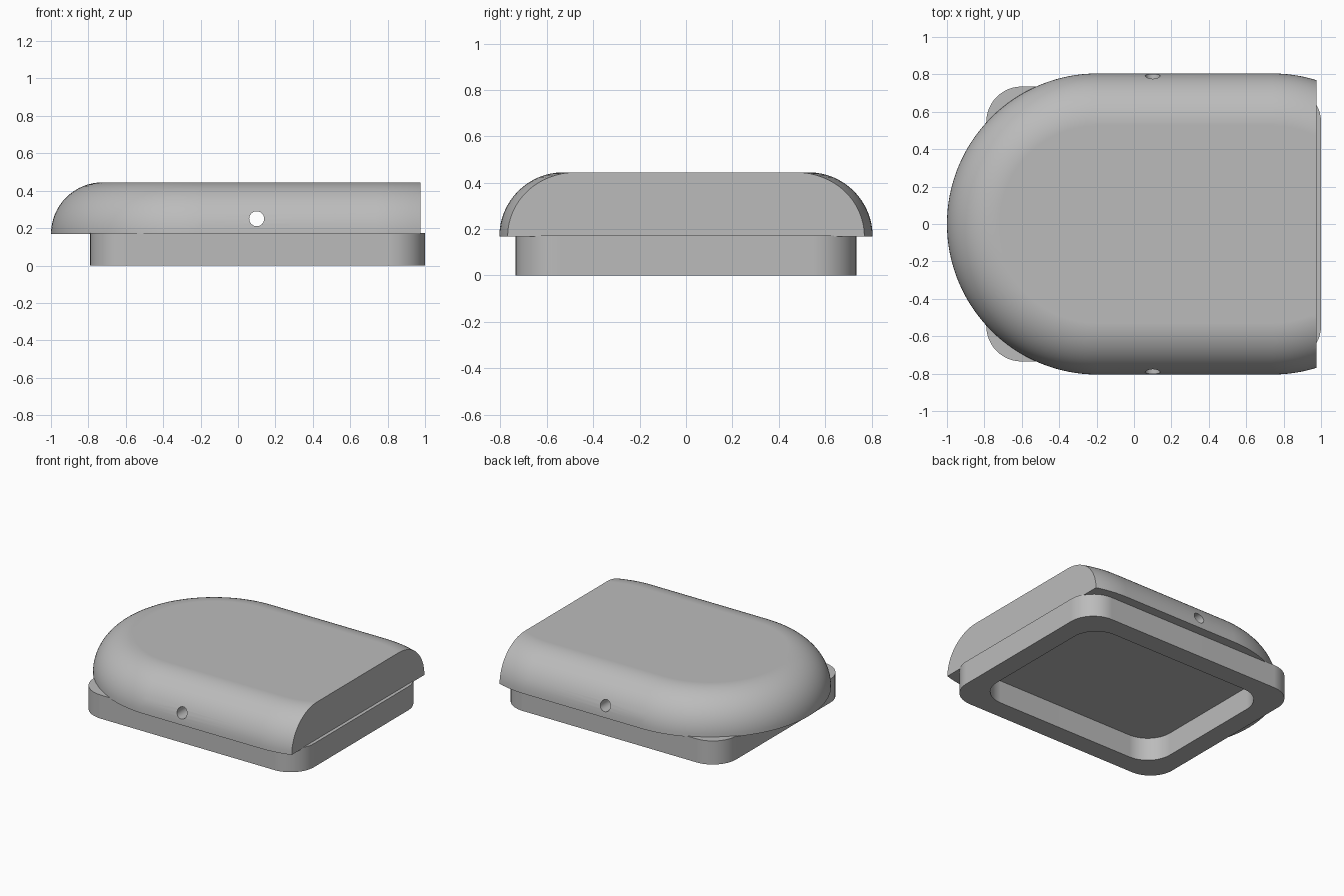
import bpy, bmesh, math
from mathutils import Matrix, Vector

cube = bpy.data.objects.get("Cube")
if cube:
    bpy.data.objects.remove(cube, do_unlink=True)

grey = bpy.data.materials.new("plain grey")
grey.use_nodes = True
grey.diffuse_color = (0.5, 0.5, 0.5, 1)
grey.node_tree.nodes["Principled BSDF"].inputs["Base Color"].default_value = (0.5, 0.5, 0.5, 1)


def make_object(name, bm):
    bmesh.ops.recalc_face_normals(bm, faces=bm.faces)
    mesh = bpy.data.meshes.new(name)
    bm.to_mesh(mesh)
    bm.free()
    mesh.materials.append(grey)
    obj = bpy.data.objects.new(name, mesh)
    bpy.context.collection.objects.link(obj)
    return obj


def rounded_outline(x0, x1, half_y, radius, steps):
    """Rounded rectangle, counterclockwise; a slot when radius equals half_y."""
    points = []
    corners = [(x1, 1, 1), (x0, -1, 1), (x0, -1, -1), (x1, 1, -1)]
    for i, (x, sx, sy) in enumerate(corners):
        for k in range(steps + 1):
            a = math.pi / 2 * (i + k / steps)
            points.append((x - sx * radius + radius * math.cos(a),
                           sy * (half_y - radius) + radius * math.sin(a)))
    return points


def loft(rings):
    """Closed solid through a stack of (outline, height) rings."""
    bm = bmesh.new()
    loops = [[bm.verts.new((x, y, z)) for x, y in pts] for pts, z in rings]
    for low, high in zip(loops, loops[1:]):
        for i in range(len(low)):
            j = (i + 1) % len(low)
            bm.faces.new((low[i], low[j], high[j], high[i]))
    bm.faces.new(loops[0][::-1])
    bm.faces.new(loops[-1])
    bmesh.ops.remove_doubles(bm, verts=bm.verts, dist=1e-5)
    return bm


def cut(obj, cutter):
    mod = obj.modifiers.new("cut", "BOOLEAN")
    mod.operation = "DIFFERENCE"
    mod.solver = "EXACT"
    mod.object = cutter
    bpy.context.view_layer.objects.active = obj
    bpy.ops.object.modifier_apply(modifier=mod.name)
    bpy.data.objects.remove(cutter, do_unlink=True)


def smooth(obj):
    bpy.ops.object.select_all(action="DESELECT")
    obj.select_set(True)
    bpy.context.view_layer.objects.active = obj
    bpy.ops.object.shade_smooth_by_angle(angle=math.radians(30))
    mod = obj.modifiers.new("clean shading", "WEIGHTED_NORMAL")
    mod.keep_sharp = True


# Domed cover: slot outline with a quarter-round edge, cut flat at one end
BOTTOM, FILLET, HALF, STEPS = 0.168, 0.277, 0.805, 16
rings = []
for k in range(STEPS + 1):
    t = math.pi / 2 * k / STEPS
    inset = FILLET * (1 - math.cos(t))
    r = HALF - inset
    rings.append((rounded_outline(-1 + inset, 1.543 - inset, r, r, 32),
                  BOTTOM + FILLET * math.sin(t)))
bm = loft(rings)
res = bmesh.ops.bisect_plane(bm, geom=bm.verts[:] + bm.edges[:] + bm.faces[:],
                             plane_co=(0.975, 0, 0), plane_no=(1, 0, 0), clear_outer=True)
rim = [e for e in res["geom_cut"] if isinstance(e, bmesh.types.BMEdge)]
bmesh.ops.holes_fill(bm, edges=rim, sides=0)
cover = make_object("domed_cover", bm)

# Cross hole through the cover
bm = bmesh.new()
bmesh.ops.create_cone(bm, cap_ends=True, segments=32, radius1=0.04, radius2=0.04, depth=2,
                      matrix=Matrix.Translation(Vector((0.1, 0, 0.25))) @ Matrix.Rotation(math.pi / 2, 4, "X"))
cut(cover, make_object("hole_cutter", bm))
smooth(cover)

# Base frame: rounded rectangle with a rounded pocket open below
TOP, WALL = 0.173, 0.145
outer = rounded_outline(-0.79, 1, 0.735, 0.19, 12)
inner = rounded_outline(-0.79 + WALL, 1 - WALL, 0.735 - WALL, 0.19, 12)
frame = make_object("base_frame", loft([(outer, 0), (outer, TOP)]))
cut(frame, make_object("pocket_cutter", loft([(inner, -0.1), (inner, TOP + 0.1)])))
smooth(frame)
